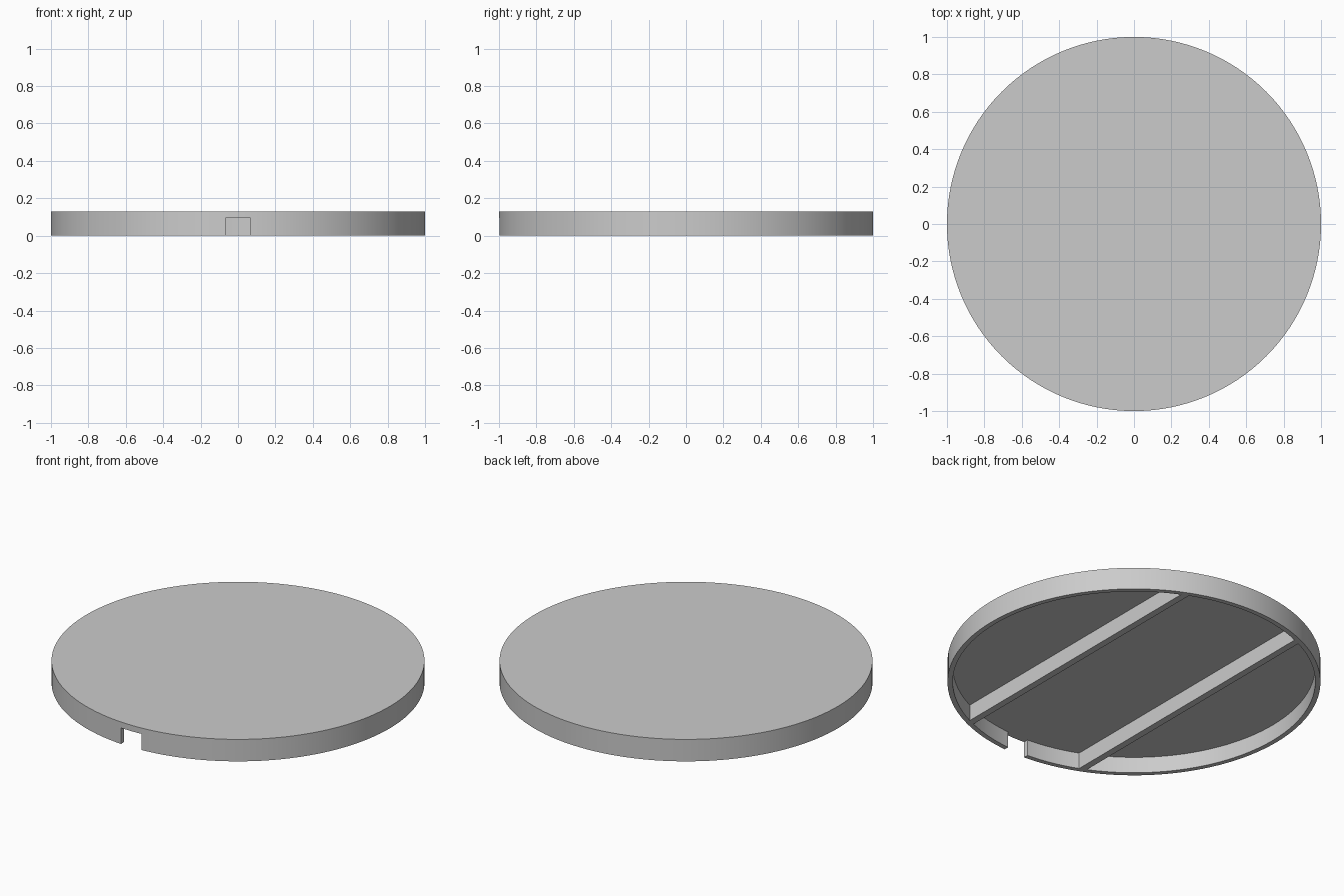
import bpy
import math

cube = bpy.data.objects.get("Cube")
if cube:
    bpy.data.objects.remove(cube, do_unlink=True)

HEIGHT, ROOF, INNER = 0.13, 0.095, 0.972
BAR_X, BAR_W = 0.39, 0.04

grey = bpy.data.materials.new("light_grey")
grey.use_nodes = True
colour = (0.6, 0.6, 0.6, 1)
grey.diffuse_color = colour
grey.node_tree.nodes["Principled BSDF"].inputs["Base Color"].default_value = colour


def finish(name):
    obj = bpy.context.object
    obj.name = name
    obj.data.materials.append(grey)
    return obj


def disc(name, radius, z0, z1):
    bpy.ops.mesh.primitive_cylinder_add(
        vertices=128, radius=radius, depth=z1 - z0, location=(0, 0, (z0 + z1) / 2))
    return finish(name)


def box(name, x, y, z0, z1, width, length):
    bpy.ops.mesh.primitive_cube_add(size=1, location=(x, y, (z0 + z1) / 2))
    obj = finish(name)
    obj.scale = (width, length, z1 - z0)
    bpy.ops.object.transform_apply(location=False, rotation=False, scale=True)
    return obj


# Lid: a disc hollowed from below, with a notch through the front rim
lid = disc("lid", 1, 0, HEIGHT)
cutters = [
    disc("hollow_cutter", INNER, -0.1, ROOF),
    box("notch_cutter", 0, -1, -0.1, ROOF, 0.135, 0.3),
]
for cutter in cutters:
    mod = lid.modifiers.new(cutter.name, "BOOLEAN")
    mod.operation = "DIFFERENCE"
    mod.solver = "EXACT"
    mod.object = cutter

# Apply the cuts, then remove the cutters
bpy.ops.object.select_all(action="DESELECT")
lid.select_set(True)
bpy.context.view_layer.objects.active = lid
for cutter in cutters:
    bpy.ops.object.modifier_apply(modifier=cutter.name)
    bpy.data.objects.remove(cutter, do_unlink=True)
bpy.ops.object.shade_smooth_by_angle(angle=math.radians(30))

# Two stiffening bars under the roof, running front to back
for name, side in (("left_bar", 1), ("right_bar", -1)):
    reach = math.sqrt(INNER ** 2 - (BAR_X - BAR_W / 2) ** 2) + 0.003
    box(name, side * BAR_X, 0, 0, ROOF + 0.005, BAR_W, 2 * reach)
